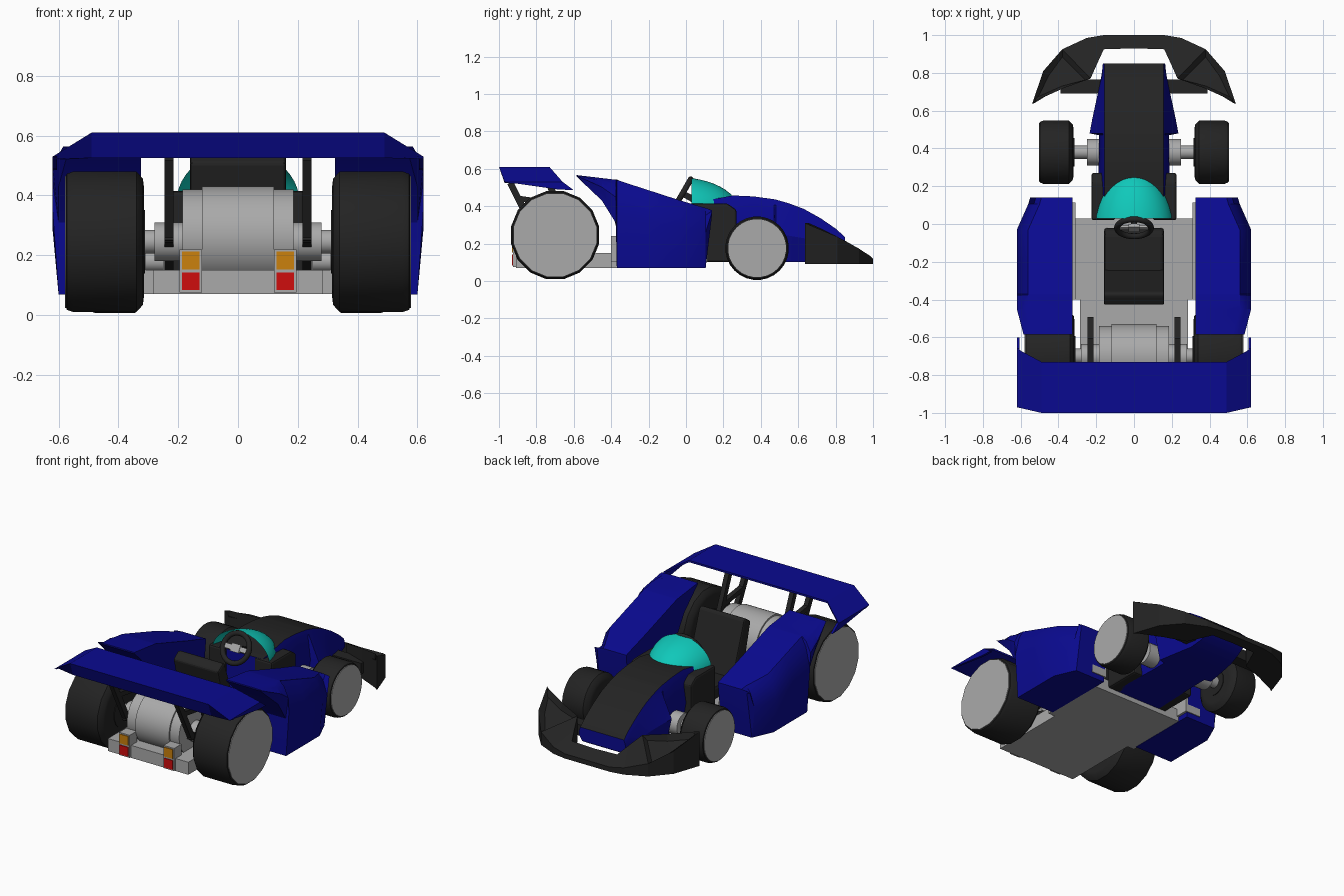
import bpy, bmesh, math
from mathutils import Vector, Matrix

old = bpy.data.objects.get("Cube")
if old:
    bpy.data.objects.remove(old)


def material(name, r, g, b):
    m = bpy.data.materials.new(name)
    m.use_nodes = True
    m.diffuse_color = (r, g, b, 1)
    m.node_tree.nodes["Principled BSDF"].inputs["Base Color"].default_value = (r, g, b, 1)
    return m


BLUE = material("deep blue", .003, .003, .28)
BLACK = material("matte black", .017, .017, .017)
GRAY = material("metal gray", .4, .4, .4)
TEAL = material("teal glass", .005, .58, .49)
ORANGE = material("amber lamp", .6, .22, .004)
RED = material("red lamp", .62, .004, .004)


def finish(name, bm, mats, mirror=False, smooth=0, bevel=0):
    bmesh.ops.recalc_face_normals(bm, faces=bm.faces)
    me = bpy.data.meshes.new(name)
    bm.to_mesh(me)
    bm.free()
    ob = bpy.data.objects.new(name, me)
    bpy.context.collection.objects.link(ob)
    for m in mats:
        me.materials.append(m)
    if bevel:
        b = ob.modifiers.new("bevel", 'BEVEL')
        b.width, b.segments = bevel, 2
    if mirror:
        ob.modifiers.new("mirror", 'MIRROR')
    if smooth:
        bpy.ops.object.select_all(action='DESELECT')
        ob.select_set(True)
        bpy.context.view_layer.objects.active = ob
        bpy.ops.object.shade_smooth_by_angle(angle=math.radians(smooth))
    return ob


def skin(rings):
    """Join rings of points into a closed, capped body."""
    bm = bmesh.new()
    vs = [[bm.verts.new(p) for p in ring] for ring in rings]
    n = len(rings[0])
    for a, b in zip(vs, vs[1:]):
        for i in range(n):
            j = (i + 1) % n
            bm.faces.new((a[i], a[j], b[j], b[i]))
    bm.faces.new(vs[0])
    bm.faces.new(vs[-1])
    return bm


def lathe(name, y, z, profile, mat, sides=24, mirror=True, smooth=35):
    """Spin (x, radius) pairs around a crosswise axis."""
    turn = [math.tau * (i + .5) / sides for i in range(sides)]
    rings = [[(x, y + r * math.cos(t), z + r * math.sin(t)) for t in turn] for x, r in profile]
    return finish(name, skin(rings), [mat], mirror, smooth)


def box(name, lo, hi, mat, mirror=False, bevel=0):
    bm = bmesh.new()
    bmesh.ops.create_cube(bm, size=1)
    for v in bm.verts:
        v.co = Vector([(a + b) / 2 + (b - a) * c for a, b, c in zip(lo, hi, v.co)])
    return finish(name, bm, [mat], mirror, 0, bevel)


def slab(name, outline, x0, x1, mat, mirror=False, bevel=0):
    """Extrude a side (y, z) outline across x."""
    rings = [[(x, y, z) for y, z in outline] for x in (x0, x1)]
    return finish(name, skin(rings), [mat], mirror, 0, bevel)


def bar(name, a, b, x, w, mat):
    """Flat strut between two (y, z) points."""
    a, b = Vector(a), Vector(b)
    d = (b - a).normalized() * w / 2
    n = Vector((-d.y, d.x))
    return slab(name, [a + n, a - n, b - n, b + n], x - .015, x + .015, mat, True)


# Wheels with flat discs
def wheel(name, y, r, x0, x1, sides):
    c = .025
    lathe(name + "_tyre", y, r + .005, [(x0, r - .05), (x0 + .003, r - c), (x0 + c, r),
          (x1 - c, r), (x1 - .003, r - .008), (x1, r - .015)], BLACK, sides)
    lathe(name + "_disc", y, r + .005, [(x1 - .01, r - .015), (x1 + .004, r - .015)], GRAY, sides)
    lathe(name + "_inner_disc", y, r + .005, [(x0 - .004, r * .45), (x0 + .02, r * .45)], BLACK, sides)


wheel("rear_wheel", -.70, .24, .315, .575, 16)
wheel("front_wheel", .38, .17, .32, .50, 28)
lathe("rear_axle", -.70, .245, [(.15, .065), (.28, .065), (.28, .04), (.33, .04)], GRAY)
lathe("front_axle", .38, .18, [(.12, .07), (.25, .07), (.25, .035), (.33, .035)], GRAY)

# Engine drum
lathe("engine", -.70, .26, [(-.185, .16), (-.12, .16), (-.12, .17), (.12, .17),
      (.12, .16), (.185, .16)], GRAY, 40, False)

# Floor and chassis
box("floor_rear", (-.285, -.91, .07), (.285, -.38, .15), GRAY)
box("floor_middle", (-.335, -.4, .07), (.335, .03, .15), GRAY)
box("side_box", (.31, -.40, .10), (.42, .115, .24), GRAY, True)

# Tail lamps
box("lamp_housing", (.12, -.925, .075), (.195, -.85, .22), GRAY, True)
box("amber_light", (.128, -.93, .153), (.187, -.92, .212), ORANGE, True)
box("red_light", (.128, -.93, .083), (.187, -.92, .142), RED, True)

# Side pods: y, bottom, top, outer x
pods = [(.14, .36, .378, .55), (.105, .068, .39, .56), (-.03, .068, .43, .62),
        (-.2, .068, .485, .62), (-.37, .068, .54, .62), (-.375, .31, .541, .62),
        (-.45, .43, .55, .62), (-.585, .558, .566, .585)]
rings = []
for y, lo, hi, x in pods:
    mid = lo + (hi - lo) * .6
    rings.append([(.325, y, lo), (x - .02, y, lo), (x, y, mid),
                  (x - .03, y, hi - (hi - lo) * .12), (x - .06, y, hi), (.325, y, hi)])
finish("side_pod", skin(rings), [BLUE], True, 25)

# Nose: y, bottom, top, half width below; the upper band is black
nose = [(.85, .15, .235, .165), (.80, .12, .28, .17), (.72, .1, .335, .185),
        (.63, .1, .385, .205), (.55, .1, .415, .222), (.48, .1, .435, .235),
        (.47, .1, .437, .185), (.36, .1, .452, .185), (.25, .1, .457, .19), (.03, .1, .415, .2)]
rings = []
for y, lo, hi, w in nose:
    half = [(w * .85, lo), (w, lo + (hi - lo) * .45), (.165, hi - .03), (.155, hi)]
    rings.append([(x, y, z) for x, z in half] + [(-x, y, z) for x, z in reversed(half)])
bm = skin(rings)
bmesh.ops.recalc_face_normals(bm, faces=bm.faces)
for f in bm.faces:
    if f.normal.z > .5 and abs(f.calc_center_median().x) < .01:
        f.material_index = 1
finish("nose", bm, [BLUE, BLACK], False, 25)

# Cockpit surround
slab("cockpit_side", [(.02, .1), (.27, .1), (.27, .38), (.22, .415), (.02, .415)],
     .10, .225, BLACK, True, .012)

# Windscreen: part of an ellipsoid shell
bm = bmesh.new()
bmesh.ops.create_uvsphere(bm, u_segments=40, v_segments=24, radius=1)
bmesh.ops.transform(bm, verts=bm.verts,
                    matrix=Matrix.Translation((0, -.05, .38)) @ Matrix.Diagonal((.212, .33, .175, 1)))
for co, no in (((0, .03, 0), (0, -1, 0)), ((0, 0, .4), (0, 0, -1))):
    bmesh.ops.bisect_plane(bm, geom=bm.verts[:] + bm.edges[:] + bm.faces[:],
                           plane_co=co, plane_no=no, clear_outer=True)
finish("windscreen", bm, [TEAL], False, 60)

# Seat
slab("seat_back", [(-.43, .51), (-.38, .545), (-.36, .54), (-.24, .2), (-.24, .12), (-.33, .12)],
     -.16, .16, BLACK, False, .035)
slab("seat_base", [(-.3, .12), (-.3, .21), (-.05, .23), (-.02, .19), (-.02, .12)],
     -.16, .16, BLACK, False, .02)

# Steering wheel, column and spokes
tilt = Matrix.Translation((0, -.02, .465)) @ Matrix.Rotation(math.radians(60), 4, 'X')
bpy.ops.mesh.primitive_torus_add(major_radius=.09, minor_radius=.016, major_segments=32, minor_segments=10)
ring = bpy.context.object
ring.name = "steering_wheel"
ring.data.transform(tilt)
ring.data.materials.append(BLACK)
bpy.ops.object.shade_smooth_by_angle(angle=math.radians(60))
for name, size, mat in (("steering_spokes", (.17, .03, .012), GRAY), ("steering_hub", (.06, .05, .02), GRAY)):
    bm = bmesh.new()
    bmesh.ops.create_cube(bm, size=1, matrix=tilt @ Matrix.Diagonal((*size, 1)))
    finish(name, bm, [mat])
slab("steering_column", [(-.02, .45), (-.01, .48), (.15, .40), (.14, .36)], -.015, .015, BLACK)

# Rear wing: wedge with turned-down ends
wing = []
for x, back, lead, top, low in ((-.62, -.97, -.66, .53, .522), (-.49, -1, -.73, .61, .525),
                                (.49, -1, -.73, .61, .525), (.62, -.97, -.66, .53, .522)):
    wing.append([(x, back, top), (x, lead, top), (x, lead, top - .012), (x, back + .03, low)])
finish("rear_wing", skin(wing), [BLUE])
slab("wing_end_plate", [(-.97, .53), (-.66, .53), (-.60, .485), (-.69, .49)], .605, .62, BLUE, True)

# Wing struts
bar("rear_strut", (-.94, .525), (-.80, .25), .23, .035, BLACK)
bar("front_strut", (-.76, .59), (-.62, .25), .23, .035, BLACK)
bar("strut_link", (-.89, .44), (-.68, .41), .23, .03, BLACK)
bar("strut_foot", (-.82, .27), (-.50, .15), .23, .04, BLACK)

# Front bumper: outer and inner plan points, height falls toward the tip
outer = [(0, 1), (.16, 1), (.25, .985), (.38, .925), (.48, .81), (.54, .635)]
inner = [(0, .93), (.16, .925), (.19, .86), (.23, .77), (.37, .72), (.515, .655)]


def rise(y):
    return .12 + .19 * min(1, (1 - y) / .34) ** .85


rings = [[(*o, .09), (*o, rise(o[1])), (*i, rise(i[1])), (*i, .09)] for o, i in zip(outer, inner)]
bm = skin(rings)
bmesh.ops.recalc_face_normals(bm, faces=bm.faces)
pocket = [f for f in bm.faces if f.normal.z > .3 and f.calc_center_median().x > .35]
bmesh.ops.inset_region(bm, faces=pocket, thickness=.03, depth=-.03)
bm.faces.ensure_lookup_table()
bmesh.ops.delete(bm, geom=[f for f in bm.faces if all(abs(v.co.x) < .001 for v in f.verts)], context='FACES')
finish("front_bumper", bm, [BLACK], True)
box("bumper_arm", (.14, .69, .13), (.39, .765, .20), BLACK, True)
